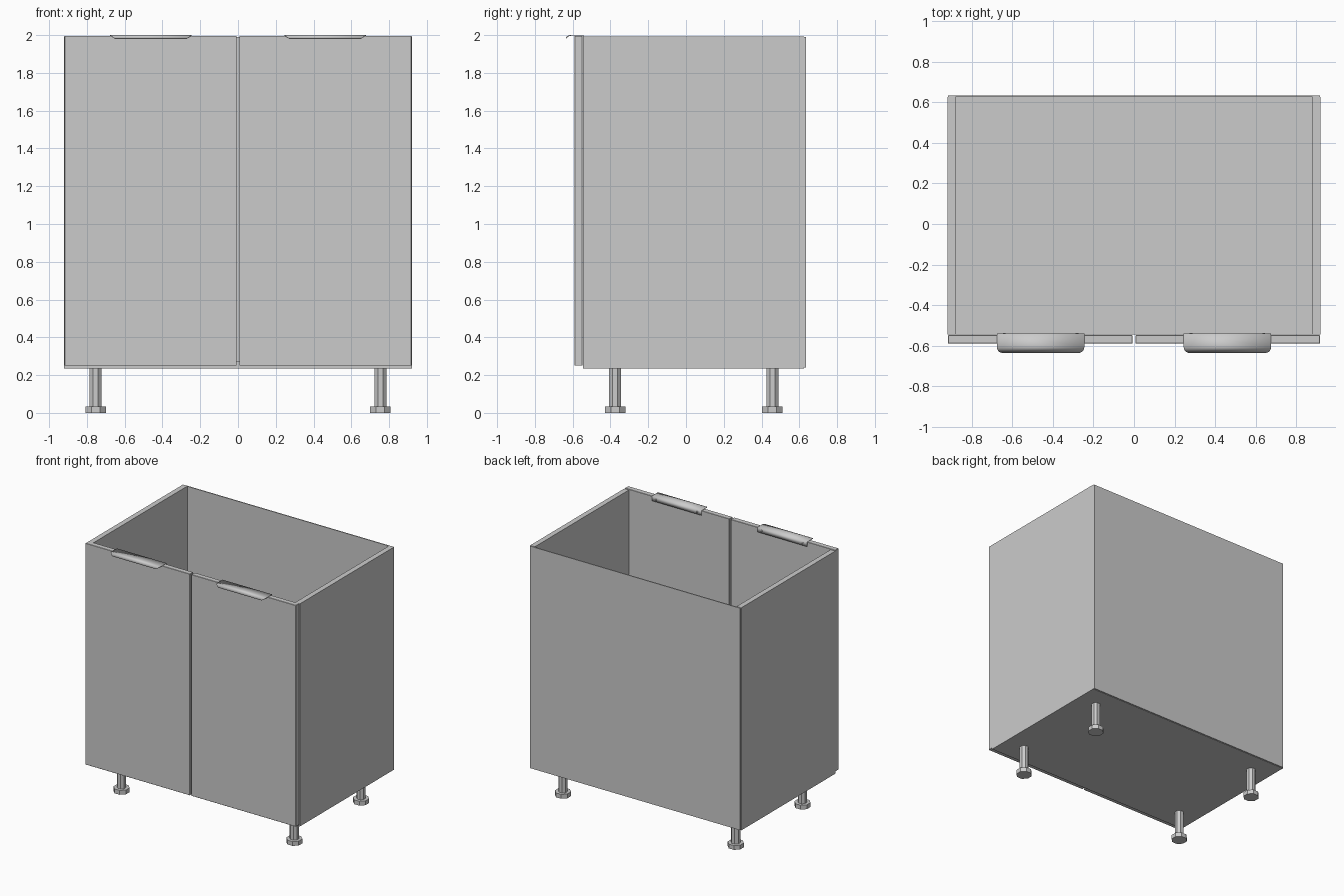
import bpy, bmesh, math

if "Cube" in bpy.data.objects:
    bpy.data.objects.remove(bpy.data.objects["Cube"])

def finish(name, bm):
    bmesh.ops.recalc_face_normals(bm, faces=bm.faces)
    me = bpy.data.meshes.new(name)
    bm.to_mesh(me)
    bm.free()
    ob = bpy.data.objects.new(name, me)
    bpy.context.collection.objects.link(ob)
    return ob

def box(name, x, y, z, bevel=0.0):
    bm = bmesh.new()
    bmesh.ops.create_cube(bm, size=1)
    for v in bm.verts:
        v.co = [a + (b - a) * (c + 0.5) for (a, b), c in zip((x, y, z), v.co)]
    if bevel:
        bmesh.ops.bevel(bm, geom=bm.edges[:], offset=bevel, segments=1, affect='EDGES')
    return finish(name, bm)

def lathe(name, profile, loc, sides, axis='Z'):
    """Closed turned solid from (radius, height) pairs."""
    bm = bmesh.new()
    rings = [[bm.verts.new((r * math.cos(t), r * math.sin(t), h))
              for t in (math.tau * (i + 0.5) / sides for i in range(sides))]
             for r, h in profile]
    for a, b in zip(rings, rings[1:]):
        for i in range(sides):
            j = (i + 1) % sides
            bm.faces.new((a[i], a[j], b[j], b[i]))
    bm.faces.new(rings[0])
    bm.faces.new(rings[-1])
    ob = finish(name, bm)
    ob.location = loc
    if axis == 'Y':
        ob.rotation_euler.x = -math.pi / 2
    return ob

def handle(name, cx):
    # Strip profile (y, z, half width): back flange, top plate, curled lip
    w = 0.216
    prof = [(-0.543, 1.963, w), (-0.543, 1.999, w), (-0.605, 1.999, w)]
    for k in range(1, 7):
        a = math.pi / 2 * k / 6
        prof.append((-0.605 - 0.029 * math.sin(a), 1.981 + 0.018 * math.cos(a),
                     w - 0.026 * (1 - math.cos(a))))
    bm = bmesh.new()
    rows = [[bm.verts.new((cx + s * hw, y, z)) for s in (-1, 1)] for y, z, hw in prof]
    for a, b in zip(rows, rows[1:]):
        bm.faces.new((a[0], a[1], b[1], b[0]))
    ob = finish(name, bm)
    mod = ob.modifiers.new("thickness", 'SOLIDIFY')
    mod.thickness = 0.004
    mod.offset = 0
    bpy.context.view_layer.objects.active = ob
    ob.select_set(True)
    bpy.ops.object.shade_smooth_by_angle(angle=math.radians(30))
    ob.select_set(False)

# Carcass: sides, floor and thin back, open at the top
box("bottom_panel", (-0.88, 0.88), (-0.545, 0.626), (0.236, 0.276))
box("back_panel", (-0.917, 0.917), (0.626, 0.634), (0.239, 1.99))

for s, side in ((-1, "left"), (1, "right")):
    box(side + "_side_panel", sorted((s * 0.88, s * 0.921)), (-0.545, 0.626), (0.236, 1.992))
    # Doors with a narrow centre gap
    box(side + "_door", sorted((s * 0.007, s * 0.918)), (-0.59, -0.549), (0.25, 1.996), 0.002)
    handle(side + "_handle", s * 0.461)
    for d in (-1, 1):
        lathe(side + "_handle_screw", [(0.007, 0), (0.007, 0.003), (0.004, 0.005)],
              (s * 0.461 + d * 0.18, -0.542, 1.98), 10, 'Y')
    # Adjustable legs with wide feet
    for y, end in ((-0.375, "front"), (0.457, "back")):
        lathe(f"{end}_{side}_leg",
              [(0.059, 0), (0.059, 0.034), (0.034, 0.034), (0.034, 0.237)],
              (s * 0.754, y, 0), 8)
